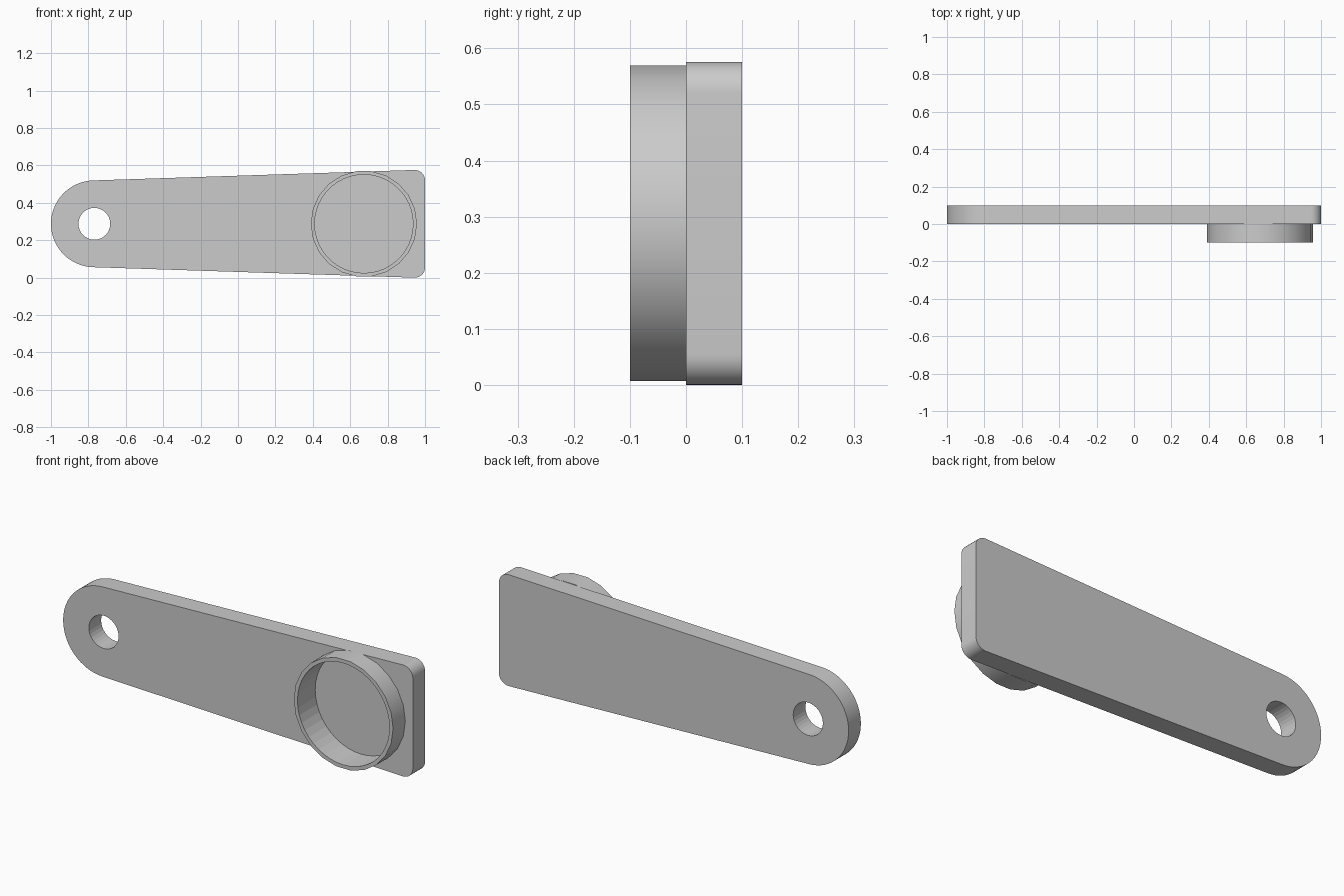
import bpy, bmesh
from math import pi, cos, sin

if "Cube" in bpy.data.objects:
    bpy.data.objects.remove(bpy.data.objects["Cube"])

ZC = 0.288


def arc(cx, cz, r, a0, a1, n):
    return [(cx + r * cos(a0 + (a1 - a0) * i / n), cz + r * sin(a0 + (a1 - a0) * i / n)) for i in range(n + 1)]


def prism(name, pts, y0, y1):
    # Extrude an x-z outline along y
    bm = bmesh.new()
    face = bm.faces.new([bm.verts.new((x, y0, z)) for x, z in pts])
    new = bmesh.ops.extrude_face_region(bm, geom=[face])["geom"]
    bmesh.ops.translate(bm, vec=(0, y1 - y0, 0), verts=[v for v in new if isinstance(v, bmesh.types.BMVert)])
    bmesh.ops.recalc_face_normals(bm, faces=bm.faces)
    mesh = bpy.data.meshes.new(name)
    bm.to_mesh(mesh)
    bm.free()
    ob = bpy.data.objects.new(name, mesh)
    bpy.context.collection.objects.link(ob)
    return ob


def disc(name, x, r, y0, y1, n):
    return prism(name, arc(x, ZC, r, 0, 2 * pi, n)[:-1], y0, y1)


def cut(ob, cutter):
    mod = ob.modifiers.new("cut", "BOOLEAN")
    mod.operation = "DIFFERENCE"
    mod.solver = "EXACT"
    mod.object = cutter
    cutter.hide_render = True
    cutter.hide_set(True)


def smooth(ob):
    bpy.ops.object.select_all(action="DESELECT")
    ob.select_set(True)
    bpy.context.view_layer.objects.active = ob
    bpy.ops.object.shade_smooth_by_angle(angle=pi / 6)


# Tapered plate: round left end, filleted right end
R, F, T = 0.232, 0.055, 0.032
top = pi / 2 + T
outline = (arc(-0.768, ZC, R, top, 2 * pi - top, 32)
           + arc(1 - F, F, F, -top, 0, 8)
           + arc(1 - F, 2 * ZC - F, F, 0, top, 8))
plate = prism("lever_plate", outline, 0, 0.1)

# Thin-walled round socket rim
rim = disc("socket_rim", 0.673, 0.284, -0.1, 0, 22)

for ob in (plate, rim):
    smooth(ob)

# Pivot hole, and the socket recess that sinks into the plate
cut(plate, disc("pivot_hole_cutter", -0.768, 0.085, -0.05, 0.15, 32))
recess = disc("socket_recess_cutter", 0.673, 0.263, -0.15, 0.045, 44)
cut(plate, recess)
cut(rim, recess)
